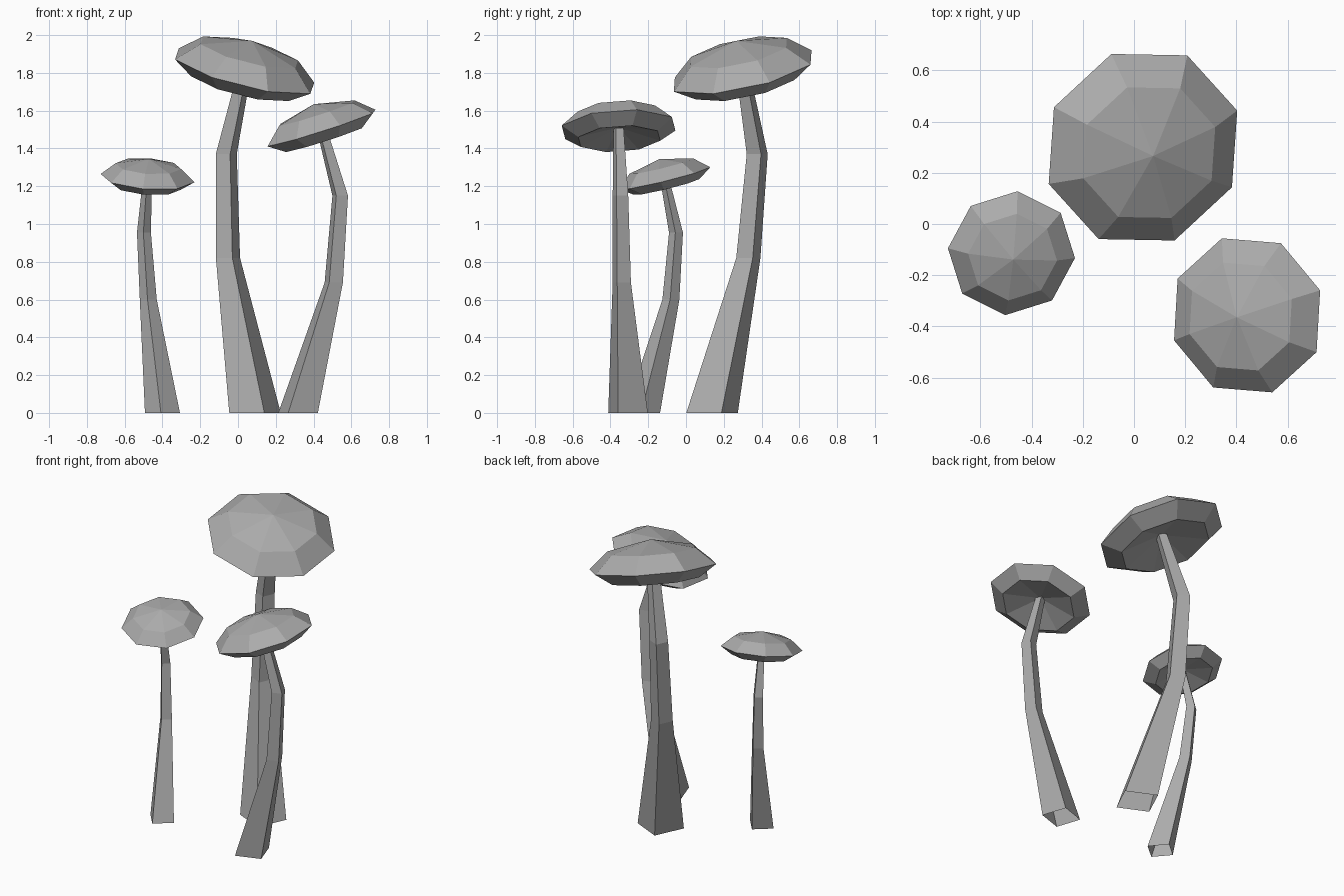
import bpy, math
from mathutils import Vector

if "Cube" in bpy.data.objects:
    bpy.data.objects.remove(bpy.data.objects["Cube"])

GREY = bpy.data.materials.new("mid_grey")
GREY.diffuse_color = (0.41, 0.41, 0.41, 1)
GREY.use_nodes = True
GREY.node_tree.nodes["Principled BSDF"].inputs["Base Color"].default_value = GREY.diffuse_color

def make_object(name, verts, faces):
    mesh = bpy.data.meshes.new(name)
    mesh.from_pydata([tuple(v) for v in verts], [], faces)
    mesh.update()
    mesh.materials.append(GREY)
    obj = bpy.data.objects.new(name, mesh)
    bpy.context.collection.objects.link(obj)
    return obj

def ring(n, radius, height, phase):
    return [Vector((radius * math.cos(phase + 2 * math.pi * i / n),
                    radius * math.sin(phase + 2 * math.pi * i / n), height)) for i in range(n)]

def bridge(a, b, n):
    return [(a + i, a + (i + 1) % n, b + (i + 1) % n, b + i) for i in range(n)]

# Eight-sided tilted cap: recessed underside, lip, rim, shoulder and low peak
PROFILE = [(0.72, -0.19), (1.0, 0.0), (0.70, 0.26)]

def cap(name, centre, normal, radius, phase):
    n = 8
    tilt = Vector((0, 0, 1)).rotation_difference(Vector(normal))
    verts = []
    for r, h in PROFILE:
        verts += ring(n, r * radius, h * radius, phase)
    verts += [Vector((0, 0, 0.01 * radius)), Vector((0, 0, 0.42 * radius))]
    under, peak = len(verts) - 2, len(verts) - 1
    faces = bridge(0, n, n) + bridge(n, 2 * n, n)
    for i in range(n):
        j = (i + 1) % n
        faces += [(j, i, under), (2 * n + i, 2 * n + j, peak)]
    make_object(name, [tilt @ v + Vector(centre) for v in verts], faces)

# Four-sided bent stem, open at the foot, through (x, y, z, radius) stations
def stem(name, stations, phase):
    n = 4
    verts, faces = [], []
    for x, y, z, r in stations:
        verts += [v + Vector((x, y, z)) for v in ring(n, r, 0, phase)]
    for k in range(len(stations) - 1):
        faces += bridge(k * n, (k + 1) * n, n)
    make_object(name, verts, faces)

# name, cap centre, cap normal, cap radius, turn in degrees, lower stem stations, stem tip radius
MUSHROOMS = [
    ("tall", (0.035, 0.30, 1.81), (0.25, -0.215, 1), 0.40, 20,
     [(0.09, 0.138, 0, 0.145), (-0.053, 0.33, 0.82, 0.068), (-0.062, 0.377, 1.37, 0.059)], 0.038),
    ("middle", (0.442, -0.357, 1.508), (-0.32, -0.06, 1), 0.317, -26.5,
     [(0.318, -0.307, 0, 0.117), (0.507, -0.34, 0.69, 0.054), (0.541, -0.347, 1.15, 0.046)], 0.030),
    ("short", (-0.479, -0.114, 1.243), (0.07, -0.245, 1), 0.25, -5,
     [(-0.40, -0.23, 0, 0.093), (-0.475, -0.08, 0.60, 0.045), (-0.498, -0.053, 0.955, 0.037)], 0.024),
]

for name, centre, normal, radius, turn, stations, tip in MUSHROOMS:
    phase = math.radians(turn)
    stem(name + "_stem", stations + [(*centre, tip)], phase)
    cap(name + "_cap", centre, normal, radius, phase)
